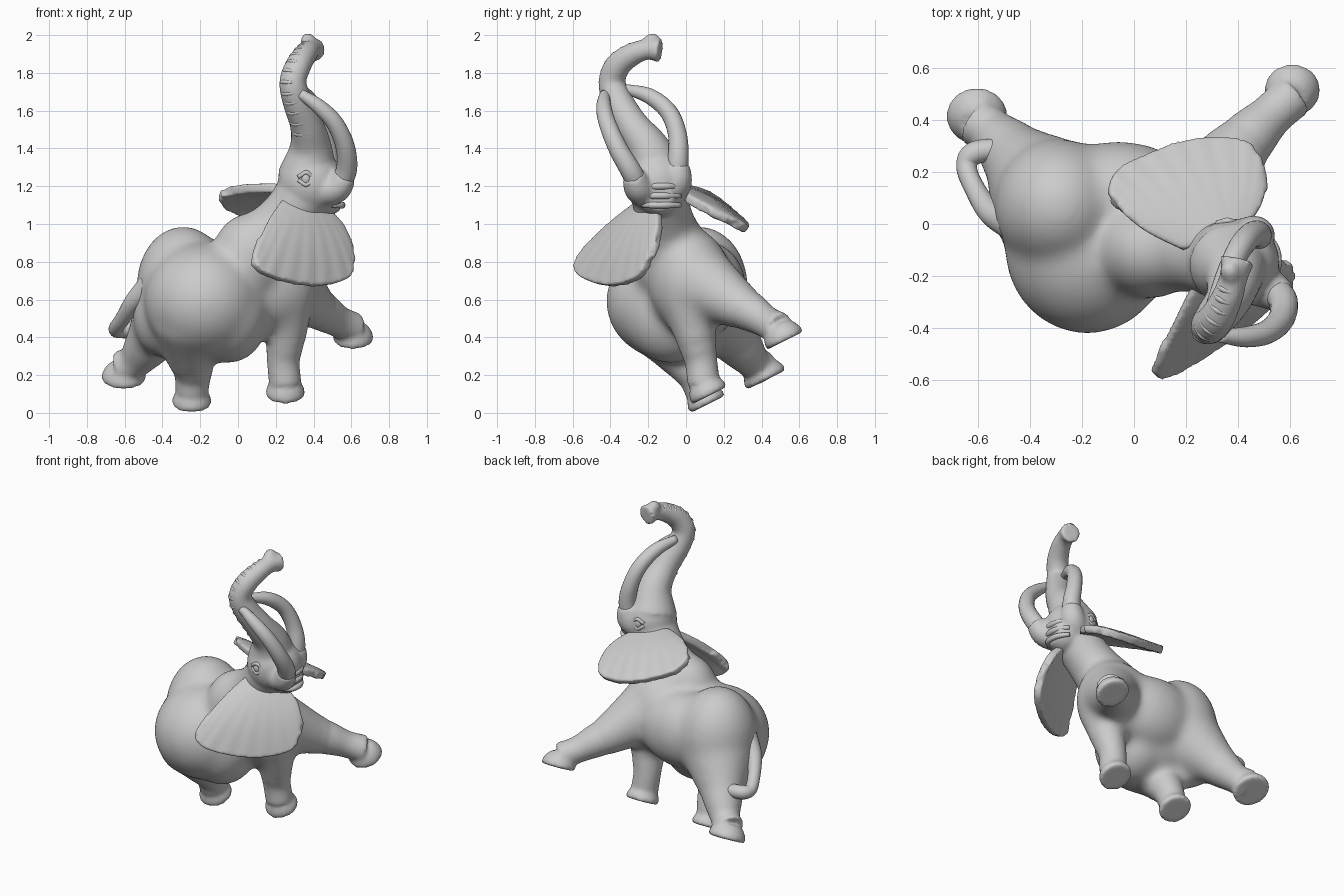
import bpy, bmesh, math
from mathutils import Vector, Matrix


def spline(pts, n):
    """Catmull-Rom samples through points of any dimension, n steps per span."""
    p = [Vector(q) for q in pts]
    p = [p[0] * 2 - p[1]] + p + [p[-1] * 2 - p[-2]]
    out = []
    for i in range(1, len(p) - 2):
        a, b, c, d = p[i - 1:i + 3]
        for k in range(n):
            t = k / n
            out.append(0.5 * (b * 2 + (c - a) * t + (a * 2 - b * 5 + c * 4 - d) * t * t
                              + (b * 3 - a - c * 3 + d) * t ** 3))
    return out + [p[-2]]


def tube(bm, pts, n=6, sides=20):
    """Closed tube through (x, y, z, radius) points."""
    s = spline(pts, n)
    c = [v.to_3d() for v in s]
    rings, u, old = [], None, None
    for i, v in enumerate(s):
        t = (c[min(i + 1, len(c) - 1)] - c[max(i - 1, 0)]).normalized()
        u = old.rotation_difference(t) @ u if old else t.orthogonal().normalized()
        old, w = t, t.cross(u)
        angles = [2 * math.pi * k / sides for k in range(sides)]
        rings.append([bm.verts.new(c[i] + (u * math.cos(a) + w * math.sin(a)) * v[3]) for a in angles])
    for a, b in zip(rings, rings[1:]):
        for k in range(sides):
            j = (k + 1) % sides
            bm.faces.new((a[k], a[j], b[j], b[k]))
    bm.faces.new(rings[0][::-1])
    bm.faces.new(rings[-1])


def ball(bm, centre, radii):
    m = Matrix.Translation(centre) @ Matrix.Diagonal((*radii, 1))
    bmesh.ops.create_uvsphere(bm, u_segments=32, v_segments=20, radius=1, matrix=m)


def make(name, bm):
    bmesh.ops.recalc_face_normals(bm, faces=bm.faces)
    for f in bm.faces:
        f.smooth = True
    me = bpy.data.meshes.new(name)
    bm.to_mesh(me)
    bm.free()
    ob = bpy.data.objects.new(name, me)
    bpy.context.collection.objects.link(ob)
    return ob


def fuse(ob, voxel, times):
    """Merge overlapping shapes into one skin and soften the joins."""
    rm = ob.modifiers.new("fuse", 'REMESH')
    rm.mode, rm.voxel_size, rm.use_smooth_shade = 'VOXEL', voxel, True
    sm = ob.modifiers.new("soften", 'SMOOTH')
    sm.factor, sm.iterations = 0.5, times


# Torso: barrel, rump, hip, far flank, belly, chest and shoulder
bm = bmesh.new()
for centre, radii in [
    ((-0.18, -0.09, 0.59), (0.32, 0.335, 0.31)),
    ((-0.29, 0.07, 0.67), (0.25, 0.26, 0.32)),
    ((-0.39, 0.08, 0.52), (0.17, 0.20, 0.23)),
    ((-0.06, 0.10, 0.66), (0.31, 0.22, 0.25)),
    ((-0.05, -0.08, 0.54), (0.22, 0.26, 0.28)),
    ((0.17, 0.02, 0.70), (0.26, 0.22, 0.28)),
    ((0.06, -0.10, 0.82), (0.20, 0.19, 0.24)),
]:
    ball(bm, centre, radii)
for path in [
    [(0.10, -0.07, 0.85, .20), (0.26, -0.115, 1.03, .155), (0.38, -0.15, 1.20, .16)],
    [(-0.25, -0.14, 0.50, .22), (-0.25, -0.02, 0.31, .14), (-0.24, 0.04, 0.22, .11)],
    [(-0.34, 0.13, 0.56, .23), (-0.45, 0.25, 0.40, .145), (-0.51, 0.31, 0.32, .115)],
    [(0.25, 0.00, 0.62, .16), (0.255, 0.04, 0.45, .12), (0.245, 0.065, 0.34, .105)],
    [(0.25, 0.08, 0.69, .20), (0.38, 0.26, 0.58, .135), (0.45, 0.34, 0.535, .11)],
]:
    tube(bm, path)
torso = make("torso_base", bm)
fuse(torso, 0.02, 26)

# Body starts from the softened torso, then gains head, trunk, legs
bm = bmesh.new()
dg = bpy.context.evaluated_depsgraph_get()
bm.from_mesh(torso.evaluated_get(dg).to_mesh())
bpy.data.objects.remove(torso)

# Head and jaw
ball(bm, (0.385, -0.15, 1.22), (0.175, 0.17, 0.18))
tube(bm, [(0.30, -0.125, 1.08, .14), (0.38, -0.15, 1.20, .15)])
tube(bm, [(0.40, -0.15, 1.18, .13), (0.48, -0.14, 1.15, .115), (0.55, -0.14, 1.14, .07)])

# Tusk sockets
tube(bm, [(0.42, -0.20, 1.18, .10), (0.52, -0.25, 1.19, .08), (0.57, -0.28, 1.26, .06)])
tube(bm, [(0.41, -0.09, 1.18, .10), (0.46, -0.05, 1.23, .085), (0.475, -0.04, 1.32, .06)])

# Trunk raised and curling forward, with a flared tip
trunk = [(0.37, -0.15, 1.26, .16), (0.385, -0.20, 1.40, .115), (0.365, -0.285, 1.52, .09),
         (0.315, -0.36, 1.65, .08), (0.29, -0.392, 1.75, .072), (0.32, -0.36, 1.84, .069),
         (0.36, -0.28, 1.90, .061), (0.385, -0.20, 1.925, .055), (0.40, -0.135, 1.92, .068)]
tube(bm, trunk)
tube(bm, [(0.38, -0.21, 1.94, .04), (0.37, -0.175, 1.975, .04), (0.365, -0.15, 1.995, .022)])

# Lower legs: path of each limb, then the centre and radius of its flat tilted sole
down = Vector((0, 0.45, -0.9)).normalized()
legs = [
    ([(0.255, 0.03, 0.48, .115), (0.247, 0.06, 0.36, .10), (0.24, 0.08, 0.27, .087)],
     (0.25, 0.125, 0.092), .102),
    ([(0.36, 0.24, 0.59, .12), (0.45, 0.34, 0.535, .105), (0.53, 0.42, 0.485, .085)],
     (0.61, 0.525, 0.382), .105),
    ([(-0.25, -0.03, 0.33, .14), (-0.24, 0.03, 0.235, .11), (-0.24, 0.06, 0.18, .095)],
     (-0.245, 0.115, 0.045), .102),
    ([(-0.45, 0.25, 0.40, .14), (-0.50, 0.305, 0.33, .115), (-0.55, 0.355, 0.27, .092)],
     (-0.605, 0.425, 0.175), .115),
]
for path, sole, r in legs:
    s = Vector(sole)
    tube(bm, path + [(*(s - down * .07), r * .85)])
    tube(bm, [(*(s - down * h), r * k) for h, k in ((.095, .6), (.065, .86), (.025, 1.03), (0, 1))], n=3)

fuse(make("body", bm), 0.012, 9)

# Skin folds across the outer side of the trunk
bm = bmesh.new()
path = spline(trunk, 5)
for i in range(10, 33, 2):
    p = path[i].to_3d()
    t = (path[i + 1] - path[i - 1]).to_3d().normalized()
    out = Vector((-0.6, -0.7, 0.3))
    out = (out - t * out.dot(t)).normalized()
    side = t.cross(out)
    arc = []
    for k in range(-3, 4):
        a = k * 0.36
        q = p + (out * math.cos(a) + side * math.sin(a)) * (path[i][3] - 0.009)
        arc.append((*q, 0.013 - 0.0025 * abs(k)))
    tube(bm, arc, n=2, sides=8)
make("trunk_folds", bm)

# Tusks sweep up beside the trunk
tusks = {
    "near_tusk": [(0.50, -0.24, 1.17, .055), (0.57, -0.285, 1.27, .056), (0.57, -0.36, 1.40, .051),
                  (0.515, -0.415, 1.53, .046), (0.43, -0.435, 1.62, .04), (0.33, -0.43, 1.69, .026)],
    "far_tusk": [(0.46, -0.06, 1.20, .06), (0.475, -0.042, 1.34, .056), (0.45, -0.045, 1.47, .05),
                 (0.41, -0.09, 1.59, .047), (0.36, -0.19, 1.675, .042), (0.30, -0.32, 1.715, .026)],
}
for name, pts in tusks.items():
    bm = bmesh.new()
    tube(bm, pts)
    make(name, bm)

# Tail curls round to touch the far thigh
bm = bmesh.new()
tube(bm, [(-0.46, 0.00, 0.68, .07), (-0.55, 0.045, 0.59, .05), (-0.61, 0.13, 0.50, .04),
          (-0.645, 0.22, 0.445, .04), (-0.61, 0.275, 0.44, .045), (-0.48, 0.29, 0.44, .04)])
make("tail", bm)

# Eyes with heavy lids
bm = bmesh.new()
for y, d in ((-0.305, -1), (0.005, 1)):
    ball(bm, (0.36, y, 1.24), (.024, .018, .03))
    for dz in (-1, 1):
        tube(bm, [(0.36 + k * .02, y + d * (.008 - .006 * abs(k)), 1.24 + dz * (.034 - .013 * abs(k)), .012)
                  for k in (-2, -1, 0, 1, 2)], n=2, sides=8)
make("eyes", bm)

# Mouth creases at the front of the jaw
bm = bmesh.new()
for z in (1.10, 1.15, 1.20):
    tube(bm, [(0.50, -0.23, z, .013), (0.545, -0.18, z, .018), (0.545, -0.10, z, .018), (0.50, -0.03, z, .013)],
         n=4, sides=10)
make("mouth_creases", bm)


def ear(name, root, rim, bulge):
    """Pleated fan lofted from the root curve to the rim curve, with rounded sides."""
    n, rows = 60, 14

    def at(curve, t):
        f = t * (len(curve) - 1)
        i = min(int(f), len(curve) - 2)
        return curve[i].lerp(curve[i + 1], f - i)

    a, b = spline(root, 12), spline(rim, 12)
    spread = (b[-1] - b[0]).normalized()
    bm = bmesh.new()
    grid = []
    for j in range(rows + 1):
        v = j / rows
        row = []
        for i in range(n + 1):
            u = i / n
            lift = Vector(bulge) * math.sin(math.pi * v) * math.sin(math.pi * u)
            pleat = Vector(bulge).normalized() * 0.002 * v * math.sin(u * 11 * 2 * math.pi)
            widen = spread * 0.03 * math.sin(math.pi * v) * (2 * u - 1)
            row.append(bm.verts.new(at(a, u).lerp(at(b, u), v) + lift + pleat + widen))
        grid.append(row)
    for r0, r1 in zip(grid, grid[1:]):
        for i in range(n):
            bm.faces.new((r0[i], r0[i + 1], r1[i + 1], r1[i]))
    ob = make(name, bm)
    sol = ob.modifiers.new("thickness", 'SOLIDIFY')
    sol.thickness, sol.offset = 0.05, 0
    fuse(ob, 0.01, 6)


ear("near_ear",
    [(0.25, -0.20, 1.14), (0.36, -0.21, 1.10), (0.49, -0.14, 1.06)],
    [(0.11, -0.53, 0.86), (0.08, -0.58, 0.79), (0.15, -0.565, 0.73), (0.30, -0.475, 0.685),
     (0.45, -0.365, 0.675), (0.58, -0.25, 0.715), (0.605, -0.195, 0.80), (0.585, -0.17, 0.87)],
    (0.012, -0.022, 0.012))
ear("far_ear",
    [(0.19, -0.10, 1.19), (0.33, -0.05, 1.18), (0.45, 0.01, 1.13)],
    [(-0.065, 0.07, 1.17), (-0.10, 0.13, 1.145), (-0.06, 0.205, 1.09), (0.05, 0.26, 1.04),
     (0.17, 0.305, 1.00), (0.30, 0.325, 0.975), (0.43, 0.31, 0.975), (0.485, 0.24, 1.01), (0.48, 0.16, 1.05)],
    (0.0, 0.012, 0.022))
